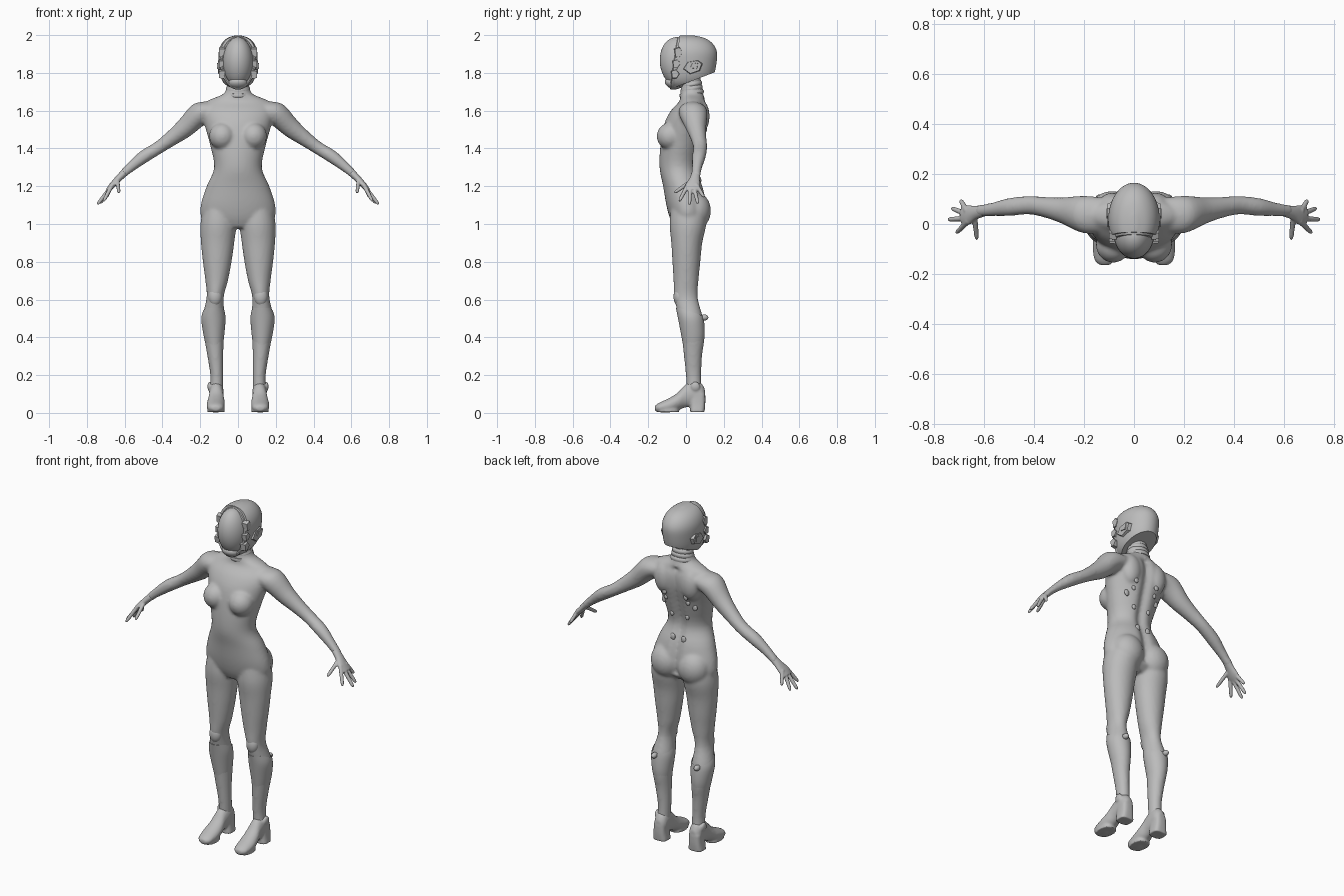
import bpy, bmesh
from math import sin, cos, pi, exp
from mathutils import Vector, Matrix

if "Cube" in bpy.data.objects:
    bpy.data.objects.remove(bpy.data.objects["Cube"])

grey = bpy.data.materials.new("suit grey")
grey.use_nodes = True
grey.diffuse_color = (0.5, 0.5, 0.5, 1)
grey.node_tree.nodes["Principled BSDF"].inputs["Base Color"].default_value = (0.5, 0.5, 0.5, 1)
X, Y, Z = Vector((1, 0, 0)), Vector((0, 1, 0)), Vector((0, 0, 1))


def catmull(a, b, c, d, t):
    return 0.5 * (2 * b + (c - a) * t + (2 * a - 5 * b + 4 * c - d) * t * t
                  + (3 * b - a - 3 * c + d) * t ** 3)


def loft(bm, rings, u, v, n=32, steps=4, power=1.0):
    """Closed tube through rings (x, y, z, radius along u, radius along v)."""
    pts = [Vector(r) for r in rings]
    pts = [pts[0]] + pts + [pts[-1]]
    path = [catmull(*pts[i:i + 4], s / steps) for i in range(len(pts) - 3) for s in range(steps)]
    loops = []
    for p in path + [pts[-1]]:
        loop = []
        for k in range(n):
            c, s = cos(2 * pi * k / n), sin(2 * pi * k / n)
            c, s = [abs(q) ** power * (1 if q > 0 else -1) for q in (c, s)]
            loop.append(bm.verts.new(Vector(p[:3]) + u * c * p[3] + v * s * p[4]))
        loops.append(loop)
    for a, b in zip(loops, loops[1:]):
        for k in range(n):
            bm.faces.new((a[k], a[(k + 1) % n], b[(k + 1) % n], b[k]))
    bm.faces.new(loops[0][::-1])
    bm.faces.new(loops[-1])
    return [q for loop in loops for q in loop]


def ball(bm, centre, radii, tilt=0.0):
    m = Matrix.Translation(centre) @ Matrix.Rotation(tilt, 4, "X") @ Matrix.Diagonal((*radii, 1))
    return bmesh.ops.create_uvsphere(bm, u_segments=32, v_segments=20, radius=1, matrix=m)["verts"]


def finish(bm, name, angle=0.7, voxel=0, mirror=False, smooth=6):
    bmesh.ops.recalc_face_normals(bm, faces=bm.faces)
    mesh = bpy.data.meshes.new(name)
    bm.to_mesh(mesh)
    bm.free()
    mesh.materials.append(grey)
    ob = bpy.data.objects.new(name, mesh)
    bpy.context.collection.objects.link(ob)
    bpy.ops.object.select_all(action="DESELECT")
    ob.select_set(True)
    bpy.context.view_layer.objects.active = ob
    bpy.ops.object.shade_smooth_by_angle(angle=angle)
    if mirror:
        ob.modifiers.new("mirror", "MIRROR")
    if voxel:
        mod = ob.modifiers.new("fuse", "REMESH")
        mod.mode, mod.voxel_size, mod.use_smooth_shade = "VOXEL", voxel, True
        mod = ob.modifiers.new("relax", "SMOOTH")
        mod.factor, mod.iterations = 0.5, smooth
    return ob


# Torso, with a groove along the spine
bm = bmesh.new()
torso = loft(bm, [(0, .03, 1.74, .06, .055), (0, .03, 1.69, .075, .06), (0, .035, 1.65, .165, .07),
                  (0, .02, 1.6, .19, .1), (0, 0, 1.53, .178, .115), (0, -.025, 1.42, .148, .11),
                  (0, -.04, 1.3, .126, .1), (0, -.014, 1.2, .166, .107), (0, .004, 1.1, .197, .108),
                  (0, .01, 1.03, .19, .095), (0, 0, .98, .12, .06)], X, Y, 64)
for q in torso:
    if q.co.y > .02 and 1.02 < q.co.z < 1.66:
        q.co.y -= .022 * exp(-(q.co.x / .028) ** 2)

for side in (1, -1):
    # Bust, shoulder blades and seat
    ball(bm, (side * .083, -.083, 1.465), (.07, .072, .072))
    ball(bm, (side * .085, .075, 1.57), (.06, .05, .09))
    ball(bm, (side * .088, .048, 1.07), (.092, .084, .1))
    # Legs
    loft(bm, [(side * .1, .012, 1.1, .08, .09), (side * .104, .01, 1, .095, .097),
              (side * .108, .004, .9, .088, .082), (side * .11, .002, .8, .076, .074),
              (side * .113, 0, .7, .06, .066), (side * .121, 0, .61, .045, .062),
              (side * .13, .026, .5, .06, .064), (side * .127, .038, .4, .052, .06),
              (side * .12, .037, .3, .042, .048), (side * .112, .04, .19, .034, .04),
              (side * .115, .045, .1, .036, .04)], X, Y)
    # Arms
    across = Vector((side * .6, 0, .8))
    loft(bm, [(side * .12, .035, 1.605, .07, .055), (side * .2, .038, 1.585, .075, .062),
              (side * .28, .053, 1.51, .054, .052), (side * .35, .066, 1.455, .042, .041),
              (side * .42, .075, 1.405, .037, .034), (side * .5, .068, 1.355, .036, .034),
              (side * .57, .058, 1.3, .027, .026), (side * .625, .052, 1.25, .024, .02)], Y, across)
body = finish(bm, "body_suit", voxel=.009)

# Hands: palm, four fingers and thumb
for side, label in ((1, "left"), (-1, "right")):
    bm = bmesh.new()
    across = Vector((side * .75, 0, .66))
    loft(bm, [(side * .6, .054, 1.273, .024, .02), (side * .635, .045, 1.238, .028, .018),
              (side * .665, .035, 1.205, .04, .016), (side * .69, .035, 1.178, .036, .011)], Y, across)
    fingers = [((.672, .004, 1.195), (.712, -.036, 1.12)), ((.685, .022, 1.18), (.745, .018, 1.103)),
               ((.685, .045, 1.18), (.73, .063, 1.108)), ((.675, .062, 1.195), (.695, .095, 1.142)),
               ((.638, .025, 1.225), (.63, -.062, 1.165))]
    for base, tip in fingers:
        a, b = [Vector((side * p[0], p[1], p[2])) for p in (base, tip)]
        d = (b - a).normalized()
        u = d.cross(Y).normalized()
        loft(bm, [(*(a - d * .02), .012, .012), (*a.lerp(b, .45), .0105, .0105),
                  (*a.lerp(b, .85), .009, .009), (*b, .005, .005)], u, d.cross(u), 12, 3)
    finish(bm, label + "_hand", voxel=.004, smooth=4)

# Boots: foot, arch and block heel
bm = bmesh.new()
loft(bm, [(.117, -.165, .025, .018, .012), (.118, -.145, .028, .04, .024), (.118, -.09, .04, .048, .038),
          (.116, -.045, .06, .045, .046), (.115, -.005, .088, .038, .06), (.114, .04, .105, .038, .07),
          (.114, .08, .1, .036, .058), (.114, .1, .095, .02, .03)], X, Z)
loft(bm, [(.116, .062, .1, .036, .04), (.116, .062, .05, .038, .04), (.116, .06, .004, .044, .038)],
     X, Y, power=.6)
loft(bm, [(.117, -.095, .045, .044, .055), (.117, -.095, .004, .046, .06)], X, Y, power=.8)
ball(bm, (.15, .05, .14), (.012, .024, .026))
finish(bm, "boots", voxel=.006, mirror=True, smooth=4)

# Boot cuffs with a stud at the back of the calf
bm = bmesh.new()
loft(bm, [(.127, .013, .555, .053, .066), (.13, .026, .5, .064, .068), (.128, .036, .42, .056, .063),
          (.125, .038, .36, .046, .054)], X, Y)
bmesh.ops.bisect_plane(bm, geom=bm.verts[:] + bm.edges[:] + bm.faces[:], plane_co=(.13, .03, .535),
                       plane_no=(0, .35, 1), clear_outer=True)
ball(bm, (.14, .096, .505), (.016, .022, .016))
finish(bm, "boot_cuffs", mirror=True)

# Knee pads
bm = bmesh.new()
ball(bm, (.121, -.036, .615), (.036, .03, .05))
finish(bm, "knee_pads", mirror=True)

# Collar: two stacked, tilted bands
bm = bmesh.new()
for z, r in ((1.69, .07), (1.715, .064), (1.738, .06)):
    vs = loft(bm, [(0, .03, z - .012, r - .004, r - .008), (0, .03, z, r, r - .004),
                   (0, .03, z + .012, r - .004, r - .008)], X, Y, 40)
    bmesh.ops.rotate(bm, verts=vs, cent=(0, .03, z), matrix=Matrix.Rotation(.22, 3, "X"))
loft(bm, [(0, .03, 1.68, .05, .048), (0, .03, 1.8, .05, .048)], X, Y)
finish(bm, "collar")

# Helmet shell, open toward the visor
bm = bmesh.new()
loft(bm, [(0, 0, 1.725, .055, .085), (0, .005, 1.75, .078, .115), (0, .012, 1.79, .094, .135),
          (0, .017, 1.85, .101, .144), (0, .017, 1.91, .102, .147), (0, .014, 1.955, .086, .127),
          (0, .007, 1.985, .055, .09), (0, .003, 1.999, .012, .03)], X, Y, 48)
for co, no in (((0, -.055, 1.85), (0, -1, .15)), ((0, .02, 1.753), (0, .38, -1))):
    cut = bmesh.ops.bisect_plane(bm, geom=bm.verts[:] + bm.edges[:] + bm.faces[:], plane_co=co,
                                 plane_no=no, clear_outer=True)["geom_cut"]
    bmesh.ops.edgeloop_fill(bm, edges=[e for e in cut if isinstance(e, bmesh.types.BMEdge)])
finish(bm, "helmet_shell", angle=.6)

# Oval visor and its rim
bm = bmesh.new()
ball(bm, (0, -.04, 1.855), (.081, .098, .135), .14)
finish(bm, "visor")
bm = bmesh.new()
tube, around = 8, 64
loops = []
for i in range(around):
    a = 2 * pi * i / around
    out = Vector((cos(a), 0, sin(a)))
    mid = Vector((.085 * cos(a), -.052 + .02 * sin(a), 1.852 + .132 * sin(a)))
    loops.append([bm.verts.new(mid + out * .009 * cos(t) + Y * .014 * sin(t))
                  for t in [2 * pi * k / tube for k in range(tube)]])
for i in range(around):
    a, b = loops[i], loops[(i + 1) % around]
    for k in range(tube):
        bm.faces.new((a[k], a[(k + 1) % tube], b[(k + 1) % tube], b[k]))
finish(bm, "visor_rim")

# Chin guard under the visor
bm = bmesh.new()
ball(bm, (0, -.068, 1.745), (.05, .045, .03), -.35)
finish(bm, "chin_guard")


def plate(bm, outline, x0, x1):
    low = [bm.verts.new((x0, y, z)) for y, z in outline]
    cy, cz = [sum(p[i] for p in outline) / len(outline) for i in (0, 1)]
    top = [bm.verts.new((x1, cy + (y - cy) * .85, cz + (z - cz) * .85)) for y, z in outline]
    n = len(low)
    for k in range(n):
        bm.faces.new((low[k], low[(k + 1) % n], top[(k + 1) % n], top[k]))
    bm.faces.new(low[::-1])
    bm.faces.new(top)


# Ear plates and the notched fringe beside the visor
bm = bmesh.new()
plate(bm, [(-.02, 1.82), (.005, 1.86), (.065, 1.87), (.09, 1.85), (.075, 1.81), (.02, 1.79)], .08, .107)
plate(bm, [(.02, 1.825), (.03, 1.85), (.065, 1.855), (.06, 1.82)], .1, .111)
for y, z, h in ((-.045, 1.91, .03), (-.055, 1.85, .024), (-.062, 1.795, .026)):
    plate(bm, [(y - .012, z - h), (y - .018, z + h * .6), (y + .01, z + h), (y + .03, z), (y + .012, z - h)],
          .07, .101)
finish(bm, "ear_plates", angle=.5, mirror=True)

# Ports on the back, seated on the suit surface
bpy.context.view_layer.update()
suit = body.evaluated_get(bpy.context.evaluated_depsgraph_get())
bm = bmesh.new()
for x, z, r in ((.07, 1.5, .014), (.072, 1.46, .012), (.1, 1.43, .016), (.05, 1.36, .012), (.035, 1.23, .016)):
    hit, point, normal, _ = suit.ray_cast(Vector((x, 1, z)), -Y)
    if hit:
        ball(bm, point, (r, .008, r * 1.2))
finish(bm, "back_ports", mirror=True)
